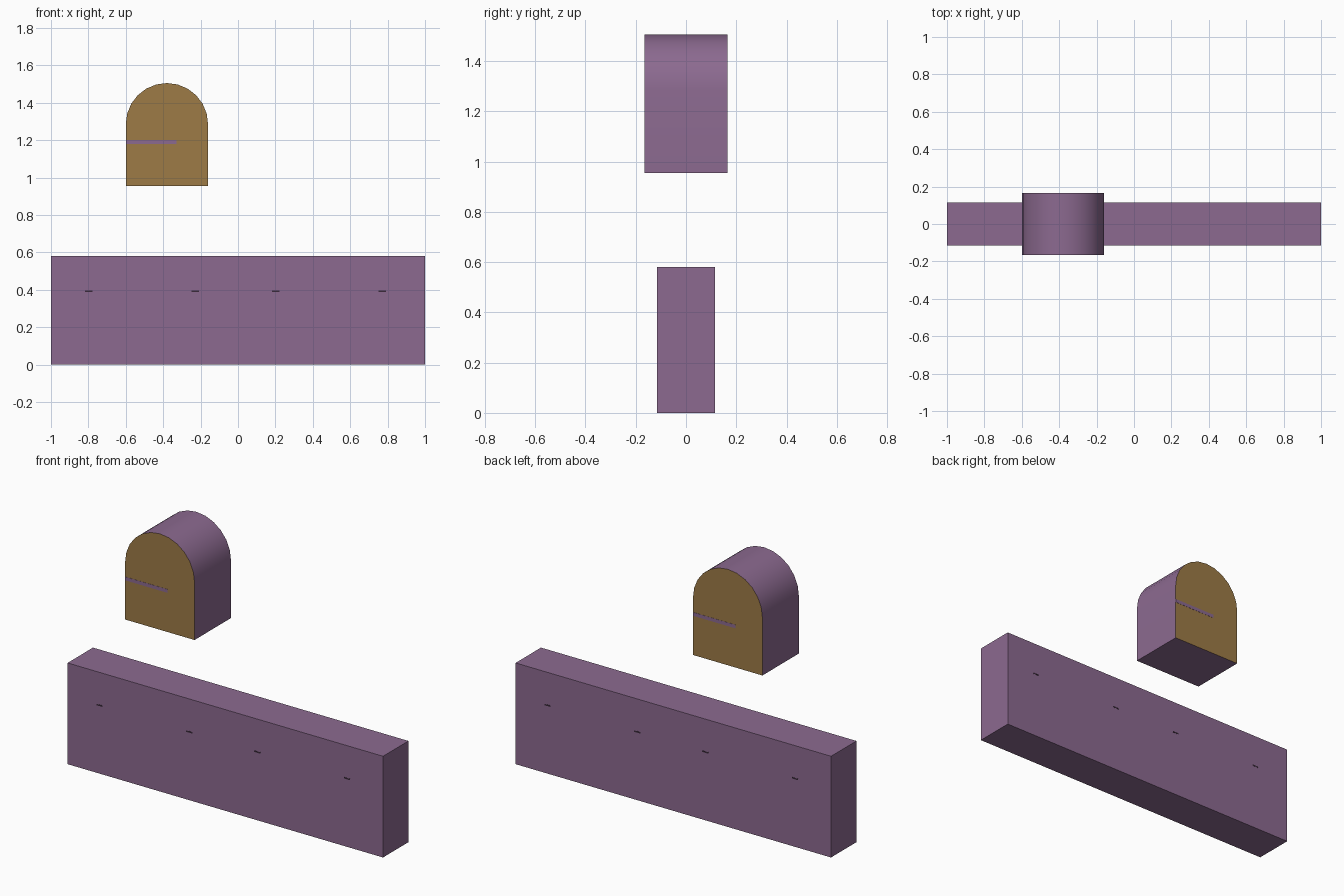
import bpy, bmesh, math

if "Cube" in bpy.data.objects:
    bpy.data.objects.remove(bpy.data.objects["Cube"])


def material(name, rgb):
    lin = [((c / 255 + 0.055) / 1.055) ** 2.4 for c in rgb]
    m = bpy.data.materials.new(name)
    m.diffuse_color = (*lin, 1)
    m.use_nodes = True
    m.node_tree.nodes["Principled BSDF"].inputs["Base Color"].default_value = m.diffuse_color
    return m


PURPLE = material("muted purple", (140, 106, 144))
BROWN = material("ochre brown", (157, 123, 70))
DARK = material("dark purple", (58, 42, 58))


def extrude(name, profile, y0, y1, mats):
    """Solid from an x-z profile, running from y0 to y1."""
    bm = bmesh.new()
    face = bm.faces.new([bm.verts.new((x, y0, z)) for x, z in profile])
    new = bmesh.ops.extrude_face_region(bm, geom=[face])["geom"]
    bmesh.ops.translate(bm, vec=(0, y1 - y0, 0),
                        verts=[g for g in new if isinstance(g, bmesh.types.BMVert)])
    bmesh.ops.recalc_face_normals(bm, faces=bm.faces)
    mesh = bpy.data.meshes.new(name)
    bm.to_mesh(mesh)
    bm.free()
    for m in mats:
        mesh.materials.append(m)
    ob = bpy.data.objects.new(name, mesh)
    bpy.context.collection.objects.link(ob)
    return ob


def rect(x0, x1, z0, z1):
    return [(x0, z0), (x1, z0), (x1, z1), (x0, z1)]


# Long wall block
extrude("wall_block", rect(-1, 1, 0, 0.58), -0.115, 0.115, [PURPLE])

# Floating round-topped block with brown ends
CX, R, SPRING, HALF = -0.38, 0.22, 1.285, 0.165
arch = [(CX - R, 0.955), (CX + R, 0.955)]
arch += [(CX + R * math.cos(a), SPRING + R * math.sin(a))
         for a in (math.pi * i / 12 for i in range(13))]
block = extrude("arched_block", arch, -HALF, HALF, [PURPLE, BROWN])
for p in block.data.polygons:
    if abs(p.normal.y) > 0.9:
        p.material_index = 1
bpy.context.view_layer.objects.active = block
block.select_set(True)
bpy.ops.object.shade_smooth_by_angle(angle=math.radians(30))

# Thin marks on both sides, turned half way round for the back
for side, s in (("front", 1), ("back", -1)):
    streak = sorted((CX - s * R, CX + s * 0.05))
    extrude("streak_" + side, rect(*streak, 1.18, 1.2),
            -s * HALF, -s * (HALF + 0.001), [PURPLE])
    for x in (-0.797, -0.228, 0.203, 0.772):
        extrude("slot_" + side, rect(s * x - 0.02, s * x + 0.02, 0.387, 0.395),
                -s * 0.115, -s * 0.116, [DARK])
